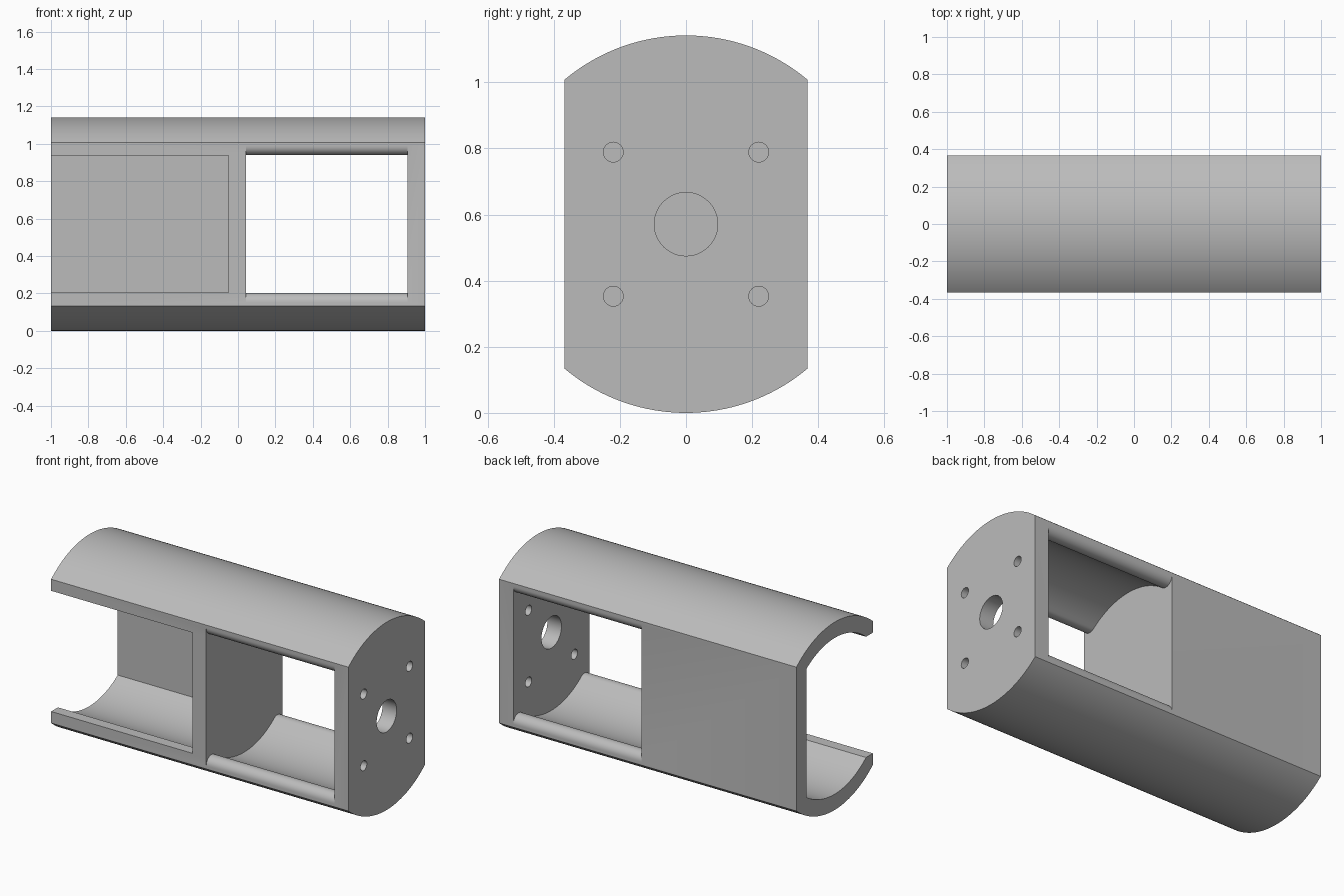
import bpy, bmesh
from math import sin, cos, atan2, sqrt, radians, degrees

cube = bpy.data.objects.get("Cube")
if cube:
    bpy.data.objects.remove(cube, do_unlink=True)

R, INNER, HALF = 0.571, 0.475, 0.367   # outer radius, bore radius, half width
WALL, LIP, FILLET = 0.272, 0.367, 0.05

grey = bpy.data.materials.new("plain grey")
grey.use_nodes = True
grey.diffuse_color = (0.5, 0.5, 0.5, 1)
grey.node_tree.nodes["Principled BSDF"].inputs["Base Color"].default_value = (0.5, 0.5, 0.5, 1)


def arc(cy, cz, r, a0, a1, n):
    """Points in the (y, z) plane from angle a0 to a1 in degrees."""
    angles = [radians(a0 + (a1 - a0) * i / n) for i in range(n + 1)]
    return [(cy + r * cos(a), cz + r * sin(a)) for a in angles]


def prism(name, profile, x0, x1):
    """Extrude a (y, z) profile, centred on the axis, along x."""
    bm = bmesh.new()
    face = bm.faces.new([bm.verts.new((x0, y, z + R)) for y, z in profile])
    new = bmesh.ops.extrude_face_region(bm, geom=[face])["geom"]
    for v in new:
        if isinstance(v, bmesh.types.BMVert):
            v.co.x = x1
    bmesh.ops.recalc_face_normals(bm, faces=bm.faces)
    mesh = bpy.data.meshes.new(name)
    bm.to_mesh(mesh)
    bm.free()
    mesh.materials.append(grey)
    obj = bpy.data.objects.new(name, mesh)
    bpy.context.collection.objects.link(obj)
    return obj


def flipped(points):
    return [(y, -z) for y, z in reversed(points)]


# Body: a cylinder with flat front and back
edge = degrees(atan2(sqrt(R * R - HALF * HALF), HALF))
top = arc(0, 0, R, 180 - edge, edge, 40)
body = prism("housing_body", top + flipped(top), -1, 1)

# Left bay: bore with a flat back wall, open at the front and the end
lip_angle = degrees(atan2(LIP, -sqrt(INNER ** 2 - LIP ** 2)))
wall_angle = degrees(atan2(sqrt(INNER ** 2 - WALL ** 2), WALL))
bay_top = [(-0.6, LIP)] + arc(0, 0, INNER, lip_angle, wall_angle, 32)
cutters = [prism("bay_cutter", bay_top + flipped(bay_top), -1.2, -0.05)]

# Right bay: bore open front and back, with rounded rails
fy = HALF - FILLET
fz = sqrt((INNER + FILLET) ** 2 - fy ** 2)
a = degrees(atan2(fz, fy))
front = [(-0.6, fz)] + arc(-fy, fz, FILLET, 180, 360 - a, 12)
back = [(-y, z) for y, z in reversed(front)]
win_top = front + arc(0, 0, INNER, 180 - a, a, 32)[1:-1] + back
cutters.append(prism("window_cutter", win_top + flipped(win_top), 0.043, 0.905))

# End plate: centre hole and four screw holes
holes = [(0, 0, 0.096, 48)]
holes += [(y, z, 0.03, 24) for y in (-0.22, 0.22) for z in (-0.218, 0.218)]
for y, z, r, n in holes:
    cutters.append(prism("hole_cutter", arc(y, z, r, 0, 360, n)[:-1], 0.8, 1.2))

# Cut the body and bake the result
for c in cutters:
    mod = body.modifiers.new(c.name, "BOOLEAN")
    mod.operation = "DIFFERENCE"
    mod.solver = "EXACT"
    mod.object = c
    c.hide_render = True
bpy.context.view_layer.update()
result = bpy.data.meshes.new_from_object(body.evaluated_get(bpy.context.evaluated_depsgraph_get()))
body.modifiers.clear()
body.data = result
for c in cutters:
    bpy.data.objects.remove(c, do_unlink=True)

# Smooth curves, sharp corners
for o in bpy.context.selected_objects:
    o.select_set(False)
body.select_set(True)
bpy.context.view_layer.objects.active = body
bpy.ops.object.shade_smooth_by_angle(angle=radians(30))
